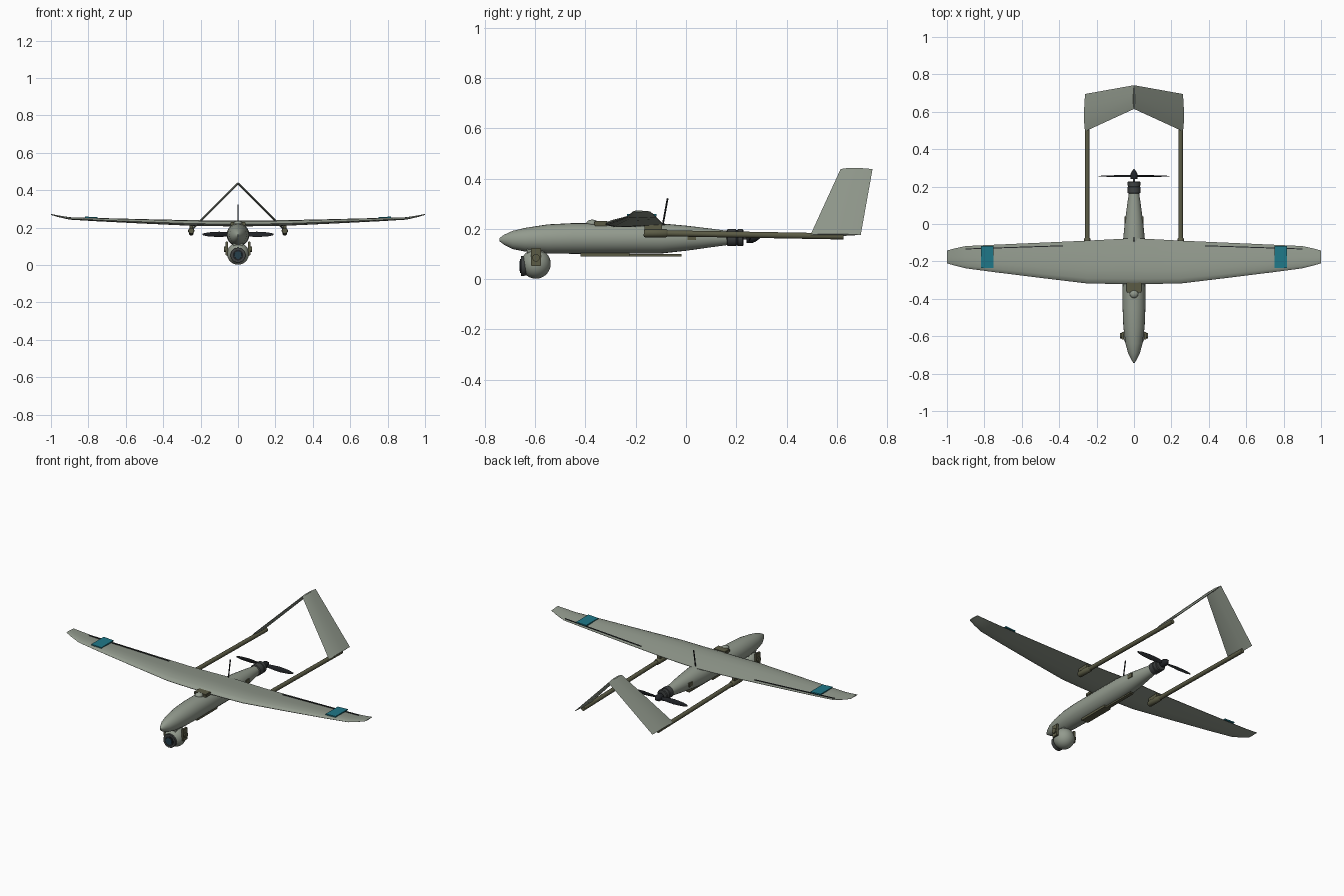
import bpy, bmesh, math
from mathutils import Vector

if "Cube" in bpy.data.objects:
    bpy.data.objects.remove(bpy.data.objects["Cube"])


def material(name, rgb):
    m = bpy.data.materials.new(name)
    m.diffuse_color = (*rgb, 1)
    m.use_nodes = True
    m.node_tree.nodes["Principled BSDF"].inputs["Base Color"].default_value = m.diffuse_color
    return m


GREY = material("grey_green", (0.29, 0.325, 0.27))
OLIVE = material("olive", (0.105, 0.105, 0.06))
DARK = material("dark_grey", (0.05, 0.055, 0.055))
BLACK = material("black", (0.015, 0.017, 0.02))
TEAL = material("teal", (0.014, 0.19, 0.25))
GLASS = material("lens_blue", (0.02, 0.05, 0.07))


def finish(bm, name, mat, smooth=True):
    bmesh.ops.recalc_face_normals(bm, faces=bm.faces)
    me = bpy.data.meshes.new(name)
    bm.to_mesh(me)
    bm.free()
    me.materials.append(mat)
    ob = bpy.data.objects.new(name, me)
    bpy.context.collection.objects.link(ob)
    if smooth:
        bpy.ops.object.select_all(action='DESELECT')
        ob.select_set(True)
        bpy.context.view_layer.objects.active = ob
        bpy.ops.object.shade_smooth_by_angle(angle=math.radians(35))
    return ob


def loft(name, rings, mat, smooth=True):
    """Skin a list of equal-length closed rings and cap both ends."""
    bm = bmesh.new()
    rows = [[bm.verts.new(p) for p in r] for r in rings]
    n = len(rows[0])
    for a, b in zip(rows, rows[1:]):
        for i in range(n):
            j = (i + 1) % n
            bm.faces.new((a[i], a[j], b[j], b[i]))
    bm.faces.new(rows[0])
    bm.faces.new(rows[-1])
    return finish(bm, name, mat, smooth)


def ellipse(y, w, zc, h, n=24, x=0):
    return [(x + w * math.cos(2 * math.pi * i / n), y,
             zc + h * math.sin(2 * math.pi * i / n)) for i in range(n)]


def turned(name, profile, mat, z, n=24, x=0):
    """Round part along y from (y, radius) pairs."""
    return loft(name, [ellipse(y, r, z, r, n, x) for y, r in profile], mat)


def box(name, lo, hi, mat, bevel=0.0):
    bm = bmesh.new()
    bmesh.ops.create_cube(bm, size=1)
    for v in bm.verts:
        v.co = Vector([(a + b) / 2 + c * (b - a) for a, b, c in zip(lo, hi, v.co)])
    if bevel:
        bmesh.ops.bevel(bm, geom=bm.edges[:], offset=bevel, segments=2, affect='EDGES')
    return finish(bm, name, mat, False)


def rod(name, p, q, r, mat, n=12):
    p, q = Vector(p), Vector(q)
    d = (q - p).normalized()
    u = d.orthogonal().normalized()
    v = d.cross(u)
    turn = [2 * math.pi * i / n for i in range(n)]
    return loft(name, [[c + r * (u * math.cos(t) + v * math.sin(t)) for t in turn]
                       for c in (p, q)], mat)


# fuselage: y, half width, centre height, half height
body = [(-0.742, 0.004, 0.157, 0.006), (-0.725, 0.015, 0.157, 0.019),
        (-0.69, 0.032, 0.156, 0.036), (-0.64, 0.045, 0.157, 0.047),
        (-0.55, 0.057, 0.16, 0.058), (-0.45, 0.061, 0.162, 0.061),
        (-0.1, 0.06, 0.162, 0.06), (0.0, 0.05, 0.163, 0.05),
        (0.1, 0.037, 0.164, 0.037), (0.175, 0.026, 0.164, 0.027)]
loft("fuselage", [ellipse(*s) for s in body], GREY)

# wing: x, leading edge, trailing edge, centre height, thickness
half = [(0.12, -0.32, -0.082, 0.22, 0.031), (0.25, -0.318, -0.089, 0.222, 0.03),
        (0.5, -0.288, -0.1, 0.231, 0.024), (0.75, -0.257, -0.111, 0.241, 0.018),
        (0.9, -0.237, -0.118, 0.248, 0.013), (0.96, -0.222, -0.131, 0.26, 0.009),
        (1.0, -0.21, -0.142, 0.27, 0.005)]
stations = [(-s[0], *s[1:]) for s in reversed(half)] + [(0, -0.322, -0.076, 0.22, 0.032)] + half
FOIL = [(0, 0), (0.03, 0.25), (0.12, 0.48), (0.3, 0.6), (0.5, 0.5), (0.75, 0.22), (1, -0.08),
        (1, -0.16), (0.7, -0.28), (0.4, -0.4), (0.15, -0.38), (0.03, -0.2)]
loft("wing", [[(x, le + u * (te - le), zc + t * v) for u, v in FOIL]
              for x, le, te, zc, t in stations], GREY)

for side, s in (("left", -1), ("right", 1)):
    def span(a, b):
        return min(s * a, s * b), max(s * a, s * b)

    # hinge line and coloured panel on the wing
    loft(side + "_aileron_gap", [[(s * x, y, z), (s * x, y + 0.005, z),
         (s * x, y + 0.005, z + 0.005), (s * x, y, z + 0.005)]
         for x, y, z in ((0.38, -0.119, 0.226), (0.9, -0.136, 0.247))], BLACK, False)
    loft(side + "_wing_panel", [[(s * x, -0.234, z), (s * x, -0.118, z),
         (s * x, -0.118, z + 0.007), (s * x, -0.234, z + 0.007)]
         for x, z in ((0.75, 0.249), (0.817, 0.252))], TEAL, False)

    # tail boom and its mount under the wing
    rod(side + "_boom", (s * 0.25, -0.168, 0.184), (s * 0.25, 0.627, 0.17), 0.0125, OLIVE)
    turned(side + "_boom_sleeve", [(-0.168, 0.014), (-0.162, 0.017), (-0.08, 0.017),
           (-0.074, 0.013)], OLIVE, 0.183, 16, s * 0.25)
    x0, x1 = span(0.241, 0.259)
    box(side + "_boom_mount", (x0, -0.165, 0.185), (x1, -0.095, 0.217), OLIVE)

    # slanted tail surface, outer edge on the boom and inner edge at the ridge
    root = [(0.495, 0.0), (0.54, 0.006), (0.62, 0.006), (0.695, 0.0)]
    ridge = [(0.615, 0.0), (0.642, 0.006), (0.692, 0.006), (0.742, 0.0)]

    def tail_ring(x, z, pts):
        k = math.sqrt(0.5)
        out = [(s * (x + t * k), y, z + t * k) for y, t in pts]
        return out + [(s * (x - t * k), y, z - t * k) for y, t in pts[2:0:-1]]
    loft(side + "_tail_fin", [tail_ring(0.262, 0.176, root), tail_ring(0.0, 0.438, ridge)], GREY)

    # propeller blade: x, half chord, half thickness, twist
    rings = []
    for x, c, t, tw in ((0.008, 0.008, 0.004, 0.7), (0.05, 0.012, 0.003, 0.45),
                        (0.1, 0.015, 0.0025, 0.3), (0.16, 0.011, 0.002, 0.2),
                        (0.19, 0.004, 0.001, 0.15)):
        ring = []
        for i in range(8):
            a = i * math.pi / 4
            p, q = c * math.cos(a), t * math.sin(a)
            ring.append((s * x, 0.256 + s * p * math.sin(tw) + q * math.cos(tw),
                         0.164 + p * math.cos(tw) - s * q * math.sin(tw)))
        rings.append(ring)
    loft(side + "_propeller_blade", rings, BLACK)

    # camera yoke arm, pivot cap and side equipment box
    x0, x1 = span(0.054, 0.067)
    box(side + "_camera_arm", (x0, -0.617, 0.052), (x1, -0.577, 0.125), OLIVE, 0.002)
    rod(side + "_camera_pivot", (s * 0.064, -0.597, 0.085), (s * 0.074, -0.597, 0.085),
        0.015, OLIVE, 16)
    x0, x1 = span(0.035, 0.05)
    box(side + "_side_vent", (x0, 0.005, 0.155), (x1, 0.04, 0.178), OLIVE)

# engine, shaft and spinner
turned("engine", [(0.162, 0.028), (0.166, 0.034), (0.198, 0.034), (0.2, 0.031),
                  (0.205, 0.031), (0.207, 0.034), (0.224, 0.034), (0.228, 0.03)], DARK, 0.165)
turned("propeller_shaft", [(0.22, 0.006), (0.245, 0.006)], DARK, 0.164, 12)
turned("spinner", [(0.24, 0.02), (0.265, 0.02), (0.278, 0.014), (0.294, 0.002)], BLACK, 0.164)

# camera ball with stacked lens rings
bm = bmesh.new()
bmesh.ops.create_uvsphere(bm, u_segments=32, v_segments=16, radius=0.059)
bmesh.ops.translate(bm, verts=bm.verts, vec=(0, -0.597, 0.061))
finish(bm, "camera_ball", GREY)
turned("lens_housing", [(-0.657, 0.04), (-0.645, 0.04), (-0.63, 0.036)], DARK, 0.053, 32)
turned("lens_ring", [(-0.66, 0.028), (-0.65, 0.028)], BLACK, 0.053, 32)
turned("lens_glass", [(-0.662, 0.02), (-0.65, 0.022)], GLASS, 0.053, 32)
box("camera_sensor", (-0.02, -0.652, 0.062), (0.02, -0.632, 0.088), BLACK)
turned("camera_neck", [(-0.632, 0.028), (-0.562, 0.028)], GREY, 0.118)

# equipment on the back: hatch box, small dome and whip antenna
box("hatch_box", (-0.04, -0.365, 0.212), (0.04, -0.312, 0.231), OLIVE, 0.003)
bm = bmesh.new()
bmesh.ops.create_uvsphere(bm, u_segments=20, v_segments=10, radius=0.023)
for v in bm.verts:
    v.co = Vector((v.co.x, v.co.y - 0.373, v.co.z * 0.65 + 0.222))
finish(bm, "top_dome", GREY)
rod("whip_antenna", (0, -0.092, 0.218), (0, -0.073, 0.322), 0.0035, BLACK, 8)

# belly rail
box("belly_plate", (-0.022, -0.42, 0.091), (0.022, -0.225, 0.104), OLIVE)
box("belly_rail", (-0.01, -0.225, 0.091), (0.01, -0.018, 0.1), OLIVE)
